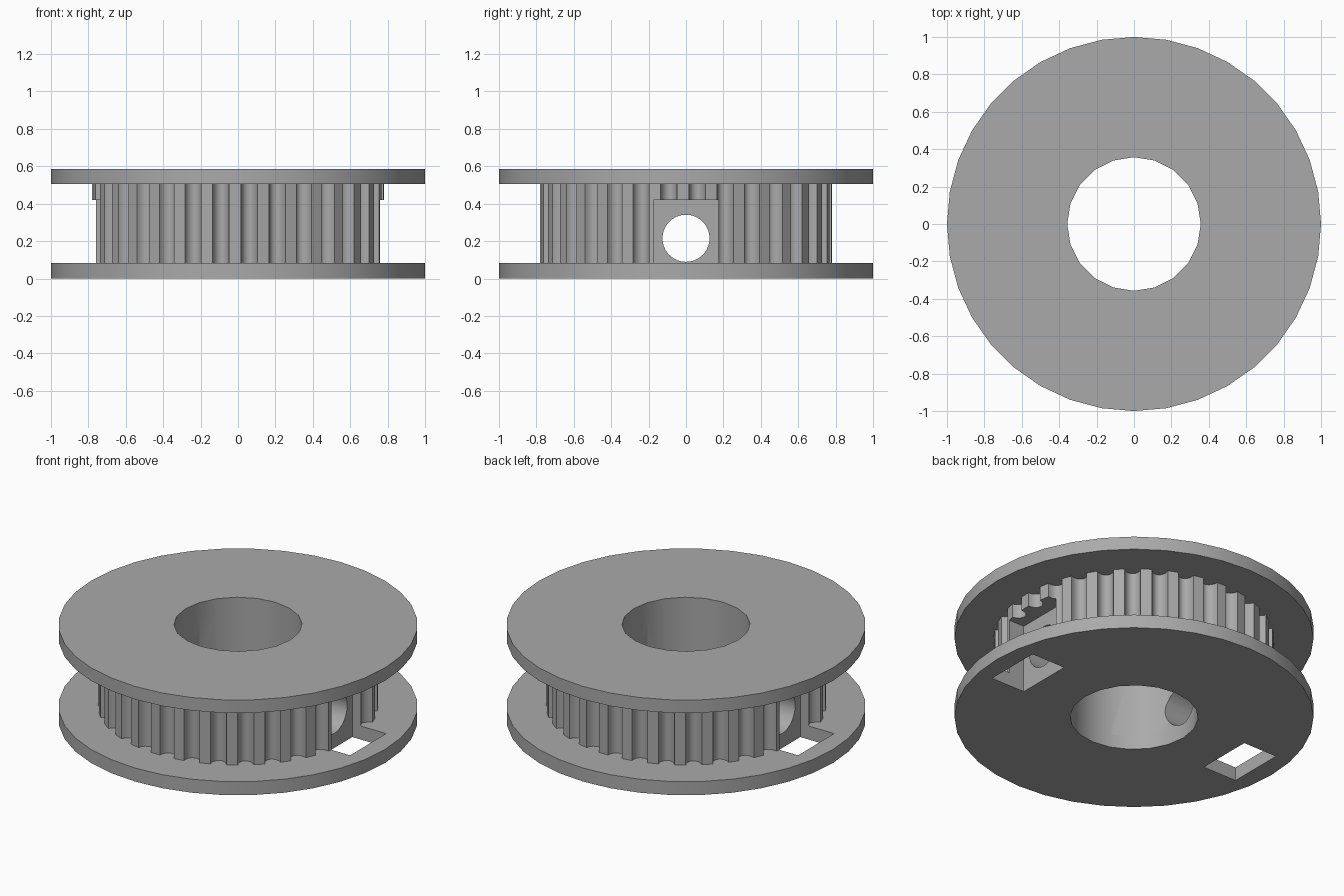
import bpy, bmesh, math
from math import sin, cos, pi, radians

if "Cube" in bpy.data.objects:
    bpy.data.objects.remove(bpy.data.objects["Cube"])

FLANGE_H, TOP_Z, HEIGHT = 0.083, 0.505, 0.585
TEETH, TIP_R, GROOVE_DEPTH = 32, 0.78, 0.055
BORE_R = 0.357

grey = bpy.data.materials.new("plain grey")
grey.use_nodes = True
grey.diffuse_color = (0.4, 0.4, 0.4, 1)
grey.node_tree.nodes["Principled BSDF"].inputs["Base Color"].default_value = (0.4, 0.4, 0.4, 1)


def circle(radius, count):
    return [(radius * cos(2 * pi * i / count), radius * sin(2 * pi * i / count))
            for i in range(count)]


def prism(name, outline, z0, z1):
    """Extrude a flat outline from z0 to z1."""
    bm = bmesh.new()
    face = bm.faces.new([bm.verts.new((x, y, z0)) for x, y in outline])
    new = bmesh.ops.extrude_face_region(bm, geom=[face])["geom"]
    for v in new:
        if isinstance(v, bmesh.types.BMVert):
            v.co.z = z1
    bmesh.ops.recalc_face_normals(bm, faces=bm.faces)
    mesh = bpy.data.meshes.new(name)
    bm.to_mesh(mesh)
    bm.free()
    mesh.materials.append(grey)
    obj = bpy.data.objects.new(name, mesh)
    bpy.context.collection.objects.link(obj)
    return obj


def cut(obj, cutters):
    bpy.context.view_layer.objects.active = obj
    for c in cutters:
        mod = obj.modifiers.new("cut", "BOOLEAN")
        mod.operation, mod.solver, mod.object = "DIFFERENCE", "EXACT", c
        bpy.ops.object.modifier_apply(modifier=mod.name)


# Toothed outline: flat tips with rounded grooves between them
outline = []
pitch = 2 * pi / TEETH
tip_half = radians(2.3)
groove_half = pitch / 2 - tip_half
for t in range(TEETH):
    mid = t * pitch + radians(-1.2) + pitch / 2
    for k in range(9):
        a = pi * k / 8
        r = TIP_R - GROOVE_DEPTH * sin(a)
        ang = mid - groove_half * cos(a)
        outline.append((r * cos(ang), r * sin(ang)))

# Main parts
lower_flange = prism("lower_flange", circle(1, 36), 0, FLANGE_H)
toothed_hub = prism("toothed_hub", outline, FLANGE_H, TOP_Z)
upper_flange = prism("upper_flange", circle(1, 36), TOP_Z, HEIGHT)

# Cutters: shaft bore, nut pockets on both sides, cross screw hole
bore = prism("bore_cutter", circle(BORE_R, 20), -1, 2)
pockets = []
for side in (1, -1):
    rect = [(side * x, y) for x, y in
            ((0.655, -0.175), (0.885, -0.175), (0.885, 0.175), (0.655, 0.175))]
    pockets.append(prism("pocket_cutter", rect, -0.5, 0.42))
screw = prism("screw_cutter", circle(0.126, 30), -1, 1)
screw.rotation_euler = (0, pi / 2, 0)
screw.location = (0, 0, 0.215)
bpy.context.view_layer.update()

cut(lower_flange, [bore] + pockets)
cut(toothed_hub, [bore] + pockets + [screw])
cut(upper_flange, [bore])
for c in [bore, screw] + pockets:
    bpy.data.objects.remove(c)

# Smooth walls, crisp corners
for obj in (lower_flange, toothed_hub, upper_flange):
    bpy.ops.object.select_all(action="DESELECT")
    obj.select_set(True)
    bpy.context.view_layer.objects.active = obj
    bpy.ops.object.shade_smooth_by_angle(angle=radians(30))
